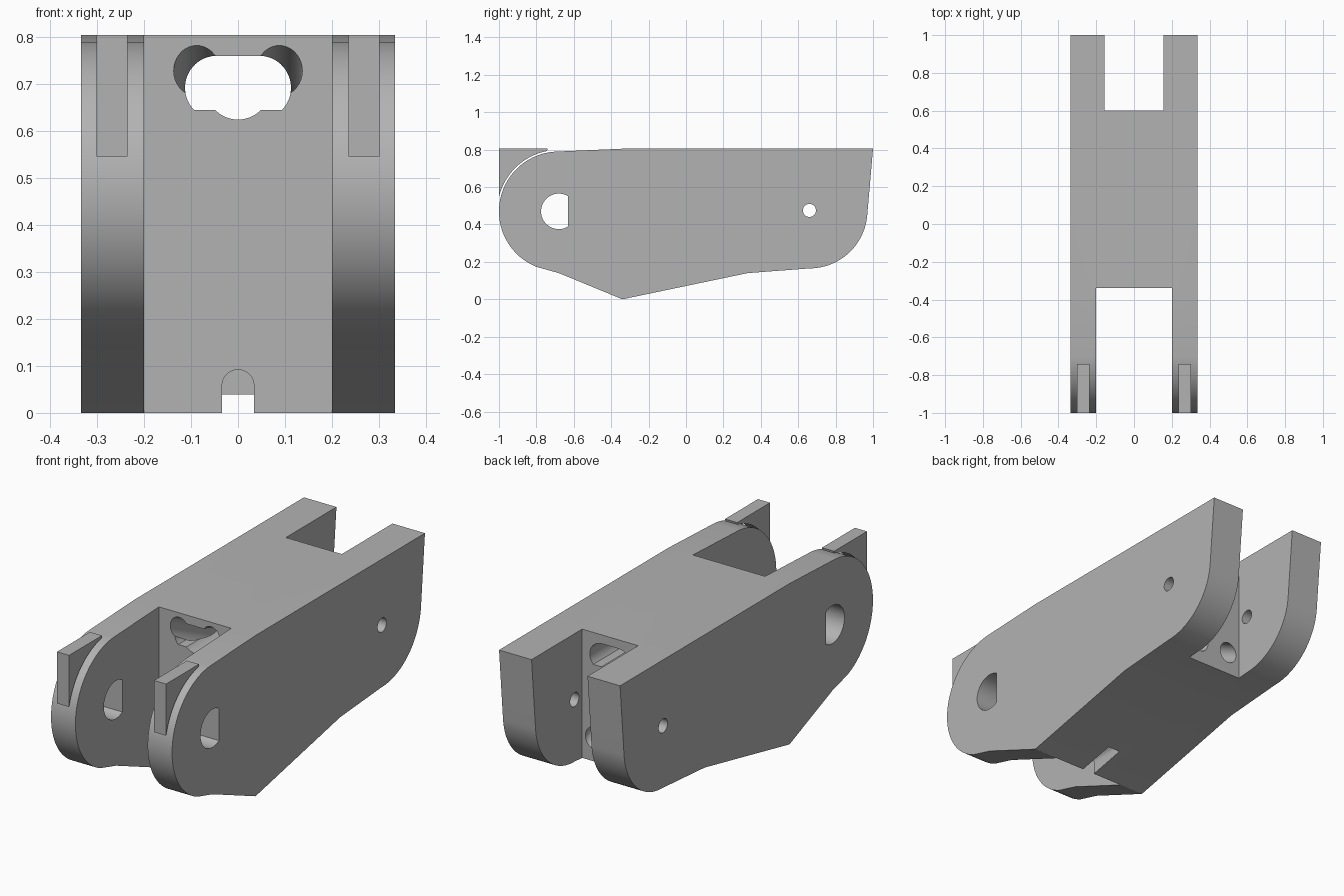
import bpy, bmesh
from math import cos, sin, radians, sqrt
from mathutils import Vector

cube = bpy.data.objects.get("Cube")
if cube:
    bpy.data.objects.remove(cube)

grey = bpy.data.materials.new("plain grey")
grey.use_nodes = True
COLOUR = (0.45, 0.45, 0.45, 1)
grey.diffuse_color = COLOUR
grey.node_tree.nodes["Principled BSDF"].inputs["Base Color"].default_value = COLOUR


def arc(cx, cy, r, start, end, steps=24):
    angles = [radians(start + (end - start) * i / steps) for i in range(steps + 1)]
    return [(cx + r * cos(a), cy + r * sin(a)) for a in angles]


def on_x(x, p):
    return (x, p[0], p[1])


def on_y(y, p):
    return (p[0], y, p[1])


def loft(name, place, a, b, pts, end_pts=None):
    """Solid between a profile at a and the same (or a shifted) profile at b."""
    bm = bmesh.new()
    first = [bm.verts.new(place(a, p)) for p in pts]
    last = [bm.verts.new(place(b, p)) for p in (end_pts or pts)]
    bm.faces.new(first)
    bm.faces.new(last[::-1])
    n = len(pts)
    for i in range(n):
        j = (i + 1) % n
        bm.faces.new((first[j], first[i], last[i], last[j]))
    bmesh.ops.recalc_face_normals(bm, faces=bm.faces)
    mesh = bpy.data.meshes.new(name)
    bm.to_mesh(mesh)
    bm.free()
    mesh.materials.append(grey)
    obj = bpy.data.objects.new(name, mesh)
    bpy.context.collection.objects.link(obj)
    return obj


def select(obj):
    bpy.ops.object.select_all(action='DESELECT')
    obj.select_set(True)
    bpy.context.view_layer.objects.active = obj


def cut(body, cutter):
    mod = body.modifiers.new("cut", 'BOOLEAN')
    mod.operation = 'DIFFERENCE'
    mod.solver = 'EXACT'
    mod.object = cutter
    select(body)
    bpy.ops.object.modifier_apply(modifier=mod.name)
    bpy.data.objects.remove(cutter)


def box(x, z0, z1):
    return [(-x, z0), (x, z0), (x, z1), (-x, z1)]


TOP = 0.805
PIVOT = (-0.68, 0.47)

# Body: side outline extruded across the width
outline = [(-0.34, TOP)]
outline += arc(*PIVOT, 0.32, 94, 248, 48)
outline += [(-0.68, 0.14), (-0.34, 0), (0.33, 0.14)]
outline += arc(0.66, 0.475, 0.31, -90, -4, 28)
outline += [(1, TOP)]
body = loft("link_body", on_x, -0.335, 0.335, outline)

# Fork slots at the front and the back
cut(body, loft("front_slot", on_y, -1.2, -0.34, box(0.2, -0.2, 1)))
cut(body, loft("back_slot", on_y, 0.6, 1.2, box(0.155, -0.2, 1)))

# D-shaped pivot hole and round pin hole
cut(body, loft("pivot_hole", on_x, -0.5, 0.5, arc(*PIVOT, 0.095, 58, 302, 32)))
cut(body, loft("pin_hole", on_x, -0.5, 0.5, arc(0.66, 0.475, 0.035, 0, 350, 35)))

# Wide passage running straight through the middle
r, cz, floor = 0.068, 0.693, 0.645
right = arc(0.045, cz, r, -45, 90, 16)
left = arc(-0.045, cz, r, 90, 225, 16)
belly = arc(0, cz, r, 225, 315, 12)
cut(body, loft("passage", on_y, -0.4, 0.7, right + left + belly))

# Two round bores sloping down towards the back
for side in (-1, 1):
    slope = -0.48
    ring = [(side * 0.088 + 0.049 * cos(t), 0.729 + 0.054 * sin(t))
            for t in (radians(10 * i) for i in range(36))]
    y0, y1 = -0.4, 0.7
    start = [(x, z + slope * (y0 + 0.34)) for x, z in ring]
    end = [(x, z + slope * (y1 + 0.34)) for x, z in ring]
    cut(body, loft("sloping_bore", on_y, y0, y1, start, end))

# Arched notch at the lowest edge
arch = [(-0.034, -0.1), (0.034, -0.1)] + arc(0, 0.058, 0.034, 0, 180, 16)
cut(body, loft("edge_notch", on_y, -0.4, -0.15, arch))

select(body)
bpy.ops.object.shade_smooth_by_angle(angle=radians(20))

# Stop fins standing just clear of the rounded front ends
gap_r = 0.329
fin_outline = [(-1, TOP), (-1, PIVOT[1] + sqrt(gap_r ** 2 - 0.32 ** 2))]
fin_outline += arc(*PIVOT, gap_r, 165, 101, 24) + [(-0.74, TOP)]
for side, name in ((1, "left_stop_fin"), (-1, "right_stop_fin")):
    fin = loft(name, on_x, side * 0.235, side * 0.302, fin_outline)
    select(fin)
    bpy.ops.object.shade_smooth_by_angle(angle=radians(20))
